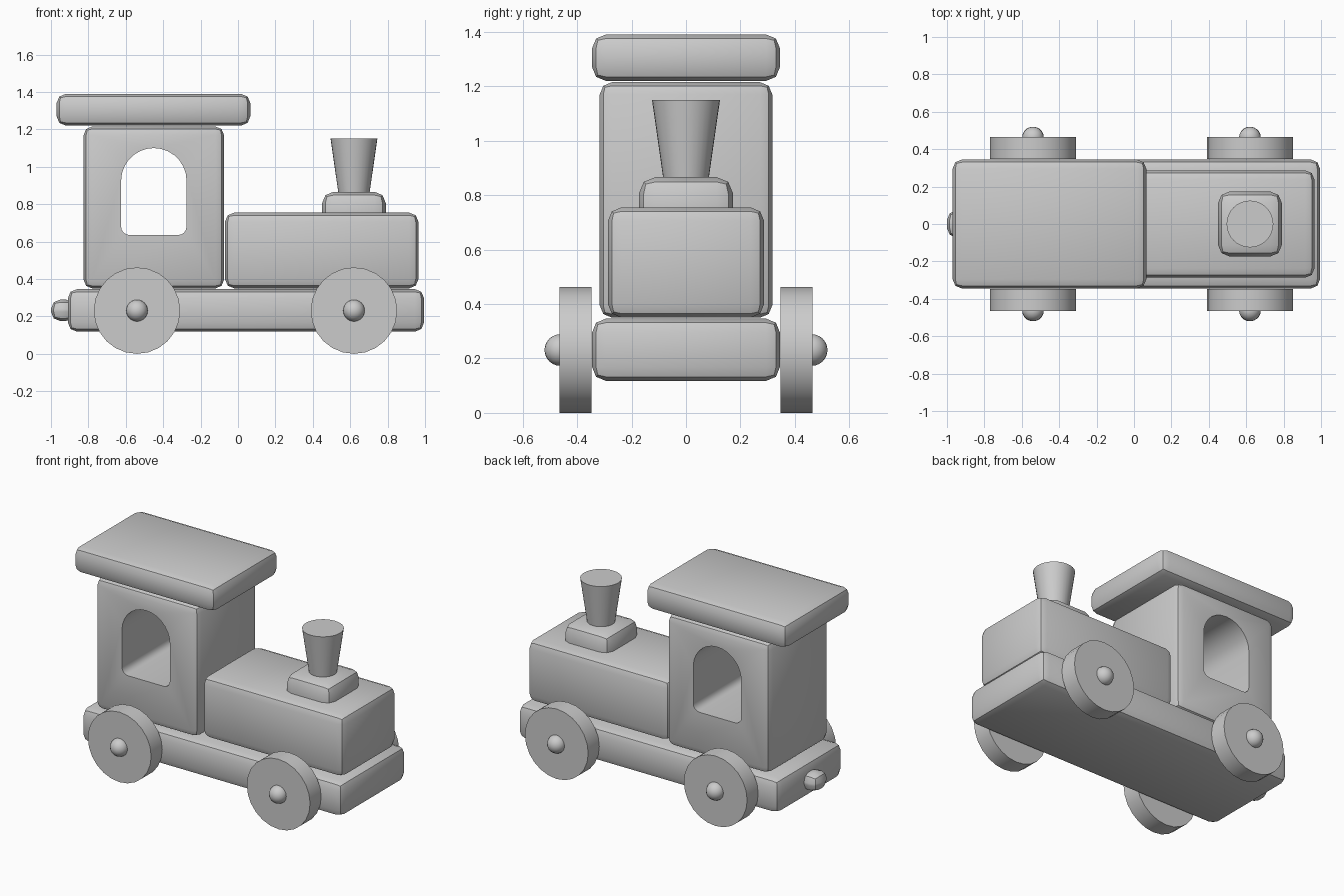
import bpy, bmesh, math
from mathutils import Matrix, Vector

if "Cube" in bpy.data.objects:
    bpy.data.objects.remove(bpy.data.objects["Cube"])


def finish(name, bm, angle=30):
    me = bpy.data.meshes.new(name)
    bm.normal_update()
    bm.to_mesh(me)
    bm.free()
    ob = bpy.data.objects.new(name, me)
    bpy.context.collection.objects.link(ob)
    smooth(ob, angle)
    return ob


def smooth(ob, angle=30):
    bpy.ops.object.select_all(action='DESELECT')
    ob.select_set(True)
    bpy.context.view_layer.objects.active = ob
    bpy.ops.object.shade_smooth_by_angle(angle=math.radians(angle))


def block(name, x, y, z, bevel):
    """Softened wooden block from (min, max) ranges."""
    bm = bmesh.new()
    bmesh.ops.create_cube(bm, size=1)
    for v in bm.verts:
        v.co = Vector([(r[0] + r[1]) / 2 + c * (r[1] - r[0])
                       for r, c in zip((x, y, z), v.co)])
    bmesh.ops.bevel(bm, geom=bm.edges[:], offset=bevel, segments=2,
                    profile=0.5, affect='EDGES')
    return finish(name, bm)


def cone(name, r1, r2, depth, matrix, segments):
    bm = bmesh.new()
    bmesh.ops.create_cone(bm, cap_ends=True, segments=segments, radius1=r1,
                          radius2=r2, depth=depth, matrix=matrix)
    return finish(name, bm)


# Body blocks
block("chassis", (-0.91, 0.995), (-0.345, 0.345), (0.118, 0.346), 0.05)
block("boiler", (-0.07, 0.965), (-0.287, 0.287), (0.35, 0.755), 0.05)
cab = block("cab", (-0.825, -0.075), (-0.317, 0.317), (0.35, 1.215), 0.045)
block("roof", (-0.97, 0.066), (-0.345, 0.345), (1.22, 1.39), 0.05)
block("chimney_base", (0.45, 0.79), (-0.173, 0.173), (0.64, 0.866), 0.06)
block("rear_coupling", (-1.0, -0.87), (-0.072, 0.072), (0.175, 0.29), 0.05)

# Arched window through the cab
cx, r, f, bottom, spring = -0.45, 0.175, 0.045, 0.635, 0.925
arcs = [(cx, spring, r, 0, 180, 14),
        (cx - r + f, bottom + f, f, 180, 270, 4),
        (cx + r - f, bottom + f, f, 270, 360, 4)]
bm = bmesh.new()
outline = []
for ax, az, ar, a0, a1, n in arcs:
    for i in range(n + 1):
        a = math.radians(a0 + (a1 - a0) * i / n)
        outline.append(bm.verts.new((ax + ar * math.cos(a), -0.6, az + ar * math.sin(a))))
face = bm.faces.new(outline)
ext = bmesh.ops.extrude_face_region(bm, geom=[face])
bmesh.ops.translate(bm, vec=(0, 1.2, 0),
                    verts=[g for g in ext["geom"] if isinstance(g, bmesh.types.BMVert)])
bmesh.ops.recalc_face_normals(bm, faces=bm.faces[:])
cutter = finish("window_cutter", bm)
cutter.hide_render = True
cut = cab.modifiers.new("window", 'BOOLEAN')
cut.operation = 'DIFFERENCE'
cut.solver = 'EXACT'
cut.object = cutter
bpy.context.view_layer.objects.active = cab
bpy.ops.object.modifier_apply(modifier=cut.name)
bpy.data.objects.remove(cutter)
smooth(cab)

# Flared chimney
cone("chimney", 0.082, 0.125, 0.30, Matrix.Translation((0.62, 0, 1.0)), 32)

# Wheels with round axle caps
for end, x in (("rear", -0.54), ("front", 0.62)):
    for side, s in (("right", -1), ("left", 1)):
        m = Matrix.Translation((x, s * 0.406, 0.231)) @ Matrix.Rotation(math.pi / 2, 4, 'X')
        cone(f"{end}_{side}_wheel", 0.231, 0.231, 0.116, m, 24)
        bm = bmesh.new()
        bmesh.ops.create_uvsphere(bm, u_segments=20, v_segments=12, radius=0.058,
                                  matrix=Matrix.Translation((x, s * 0.462, 0.231)))
        finish(f"{end}_{side}_axle_cap", bm)
